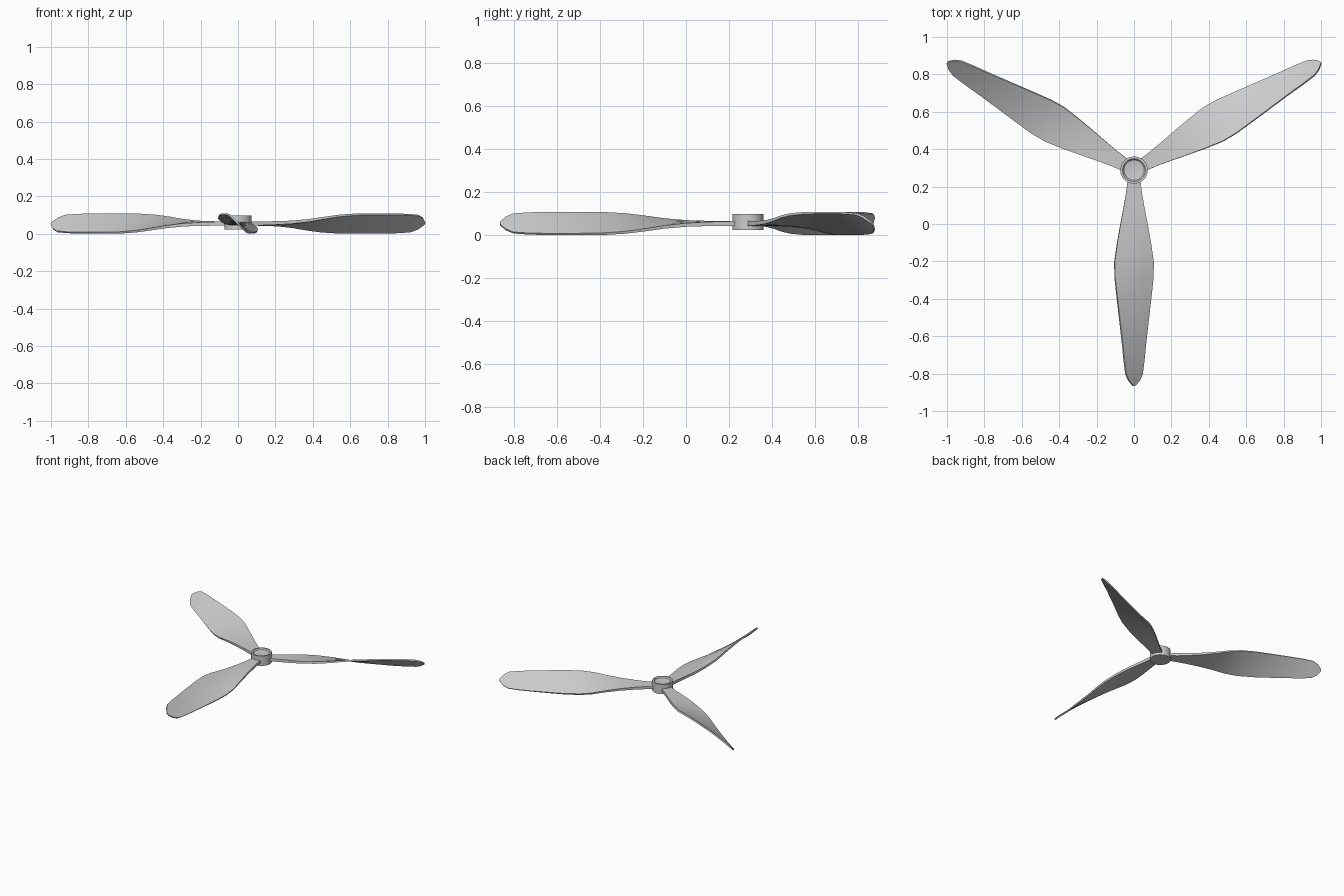
import bpy, bmesh, math
from mathutils import Matrix, Vector

if "Cube" in bpy.data.objects:
    bpy.data.objects.remove(bpy.data.objects["Cube"])

HUB = Vector((0, 0.288, 0.055))


def make_object(name, bm, angle):
    bmesh.ops.recalc_face_normals(bm, faces=bm.faces)
    mesh = bpy.data.meshes.new(name)
    bm.to_mesh(mesh)
    bm.free()
    ob = bpy.data.objects.new(name, mesh)
    bpy.context.collection.objects.link(ob)
    bpy.ops.object.select_all(action='DESELECT')
    ob.select_set(True)
    bpy.context.view_layer.objects.active = ob
    bpy.ops.object.shade_smooth_by_angle(angle=math.radians(angle))
    return ob


# Blade stations: radius, half width across, half rise of the twisted chord, thickness
STATIONS = [
    (0.05, 0.034, 0.000, 0.022),
    (0.12, 0.042, 0.001, 0.021),
    (0.20, 0.056, 0.003, 0.019),
    (0.29, 0.073, 0.007, 0.017),
    (0.39, 0.090, 0.017, 0.015),
    (0.49, 0.104, 0.032, 0.013),
    (0.57, 0.103, 0.042, 0.012),
    (0.68, 0.091, 0.049, 0.011),
    (0.80, 0.077, 0.050, 0.010),
    (0.92, 0.063, 0.050, 0.010),
    (1.02, 0.053, 0.048, 0.010),
    (1.09, 0.044, 0.043, 0.010),
    (1.125, 0.029, 0.029, 0.010),
    (1.153, 0.005, 0.005, 0.008),
]
CHORD = [-1, -0.5, 0, 0.5, 1]


def blade(name, turn):
    bm = bmesh.new()
    rings = []
    for r, w, h, t in STATIONS:
        up = Vector((h, 0, w)).normalized() * t / 2
        loop = [(s, 1) for s in CHORD] + [(s, -1) for s in reversed(CHORD)]
        rings.append([bm.verts.new(Vector((s * w, -r, -s * h)) + up * side)
                      for s, side in loop])
    n = len(rings[0])
    for a, b in zip(rings, rings[1:]):
        for i in range(n):
            j = (i + 1) % n
            bm.faces.new((a[i], a[j], b[j], b[i]))
    bm.faces.new(rings[0])
    bm.faces.new(rings[-1])
    bm.transform(Matrix.Translation(HUB) @ Matrix.Rotation(turn, 4, 'Z'))
    return make_object(name, bm, 40)


# Three twisted blades
for k in range(3):
    blade(f"blade_{k + 1}", k * math.tau / 3)

# Hub with a shallow dished top
bm = bmesh.new()
profile = [(0, 0.024), (0.073, 0.024), (0.073, 0.099), (0.061, 0.099),
           (0.054, 0.091), (0.030, 0.087), (0, 0.086)]
verts = [bm.verts.new((r, HUB.y, z)) for r, z in profile]
edges = [bm.edges.new(p) for p in zip(verts, verts[1:])]
bmesh.ops.spin(bm, geom=verts + edges, cent=(0, HUB.y, 0), axis=(0, 0, 1),
               angle=math.tau, steps=40, use_duplicate=False)
bmesh.ops.remove_doubles(bm, verts=bm.verts, dist=1e-4)
make_object("hub", bm, 35)
